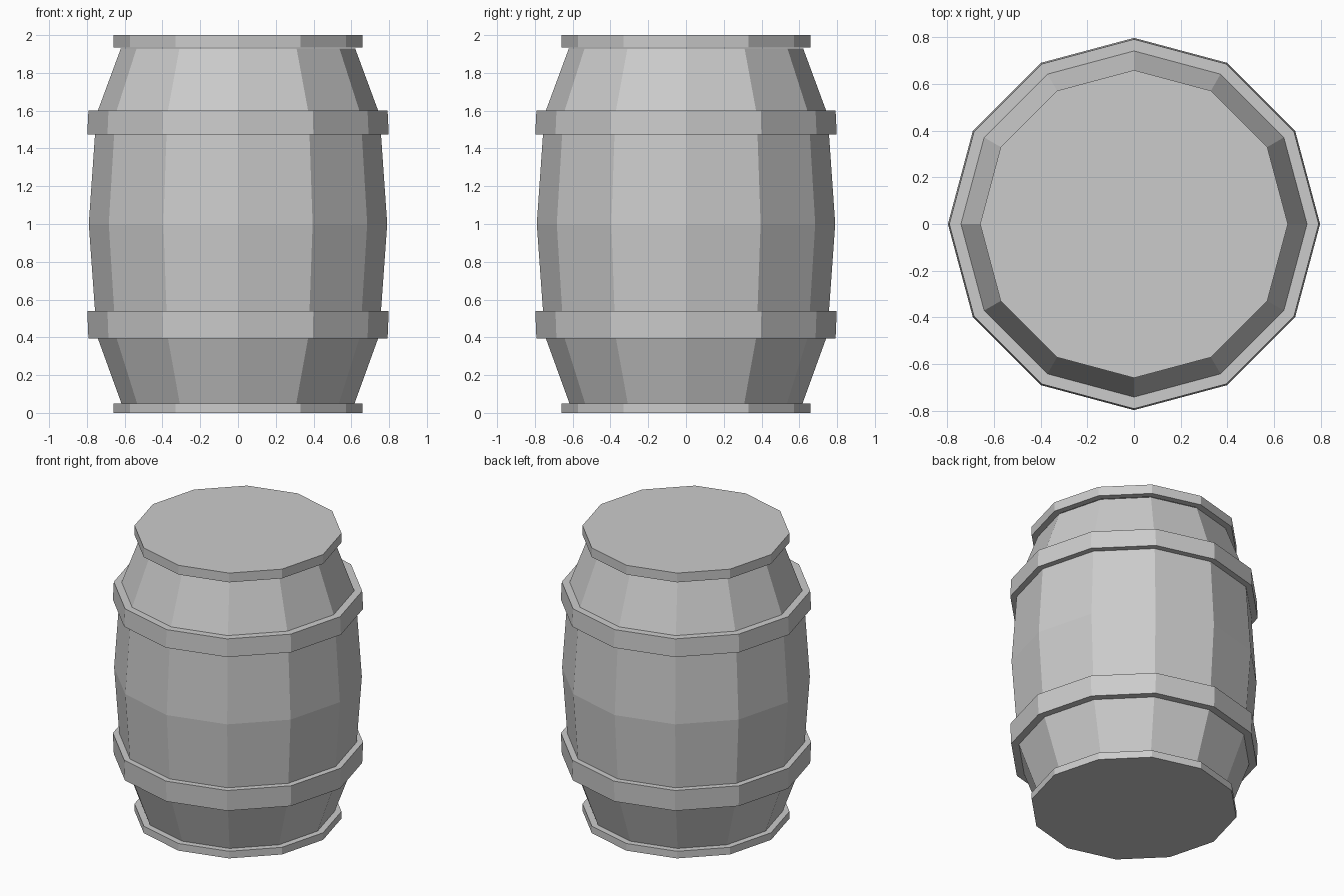
import bpy, bmesh, math
from mathutils import Vector

if "Cube" in bpy.data.objects:
    bpy.data.objects.remove(bpy.data.objects["Cube"])

SIDES = 12


def lathe(bm, profile):
    """Sweep (radius, z) points around z; returns the last ring."""
    prev = None
    for r, z in profile:
        ring = [bm.verts.new((r * math.cos(math.tau * i / SIDES),
                              r * math.sin(math.tau * i / SIDES), z)) for i in range(SIDES)]
        if prev:
            for i in range(SIDES):
                j = (i + 1) % SIDES
                bm.faces.new((prev[i], prev[j], ring[j], ring[i]))
        prev = ring
    return prev


def finish(bm, name):
    mesh = bpy.data.meshes.new(name)
    bm.to_mesh(mesh)
    bm.free()
    bpy.context.collection.objects.link(bpy.data.objects.new(name, mesh))


def lathed_part(name, profile):
    bm = bmesh.new()
    lathe(bm, profile)
    finish(bm, name)


def lid(name, height, z, bar_angle, flip):
    """Rimmed end cap with two recesses either side of a raised crossbar."""
    bm = bmesh.new()
    top = bm.faces.new(lathe(bm, [(0.615, 0), (0.66, 0), (0.66, height)]))
    bmesh.ops.inset_individual(bm, faces=[top], thickness=0.036 * math.cos(math.pi / SIDES),
                               use_even_offset=True)
    a = math.radians(bar_angle)
    normal = Vector((-math.sin(a), math.cos(a), 0))
    inner = [top]
    for side in (-1, 1):
        geom = set(inner)
        for f in inner:
            geom.update(f.edges)
            geom.update(f.verts)
        bmesh.ops.bisect_plane(bm, geom=list(geom), dist=1e-5, plane_no=normal,
                               plane_co=normal * side * 0.053 + Vector((0, 0, height)))
        bm.normal_update()
        inner = [f for f in bm.faces if f.normal.z > 0.9
                 and all(v.co.xy.length < 0.64 for v in f.verts)]
    recesses = [f for f in inner if abs(f.calc_center_median().dot(normal)) > 0.1]
    bmesh.ops.inset_individual(bm, faces=recesses, thickness=0, depth=-0.03)
    if flip:
        bmesh.ops.scale(bm, vec=(1, 1, -1), verts=bm.verts)
        bmesh.ops.reverse_faces(bm, faces=bm.faces)
    bmesh.ops.translate(bm, vec=(0, 0, z), verts=bm.verts)
    finish(bm, name)


# Bulging staves
lathed_part("barrel_body", [(0.617, 0.05), (0.742, 0.395), (0.757, 0.54), (0.79, 1.0),
                            (0.757, 1.475), (0.742, 1.60), (0.62, 1.93)])

# Hoops
lathed_part("lower_hoop", [(0.742, 0.395), (0.792, 0.395), (0.798, 0.54), (0.757, 0.54)])
lathed_part("upper_hoop", [(0.757, 1.475), (0.798, 1.475), (0.792, 1.60), (0.742, 1.60)])

# End caps
lid("top_lid", 0.065, 1.935, -15, False)
lid("bottom_lid", 0.05, 0.05, -45, True)
